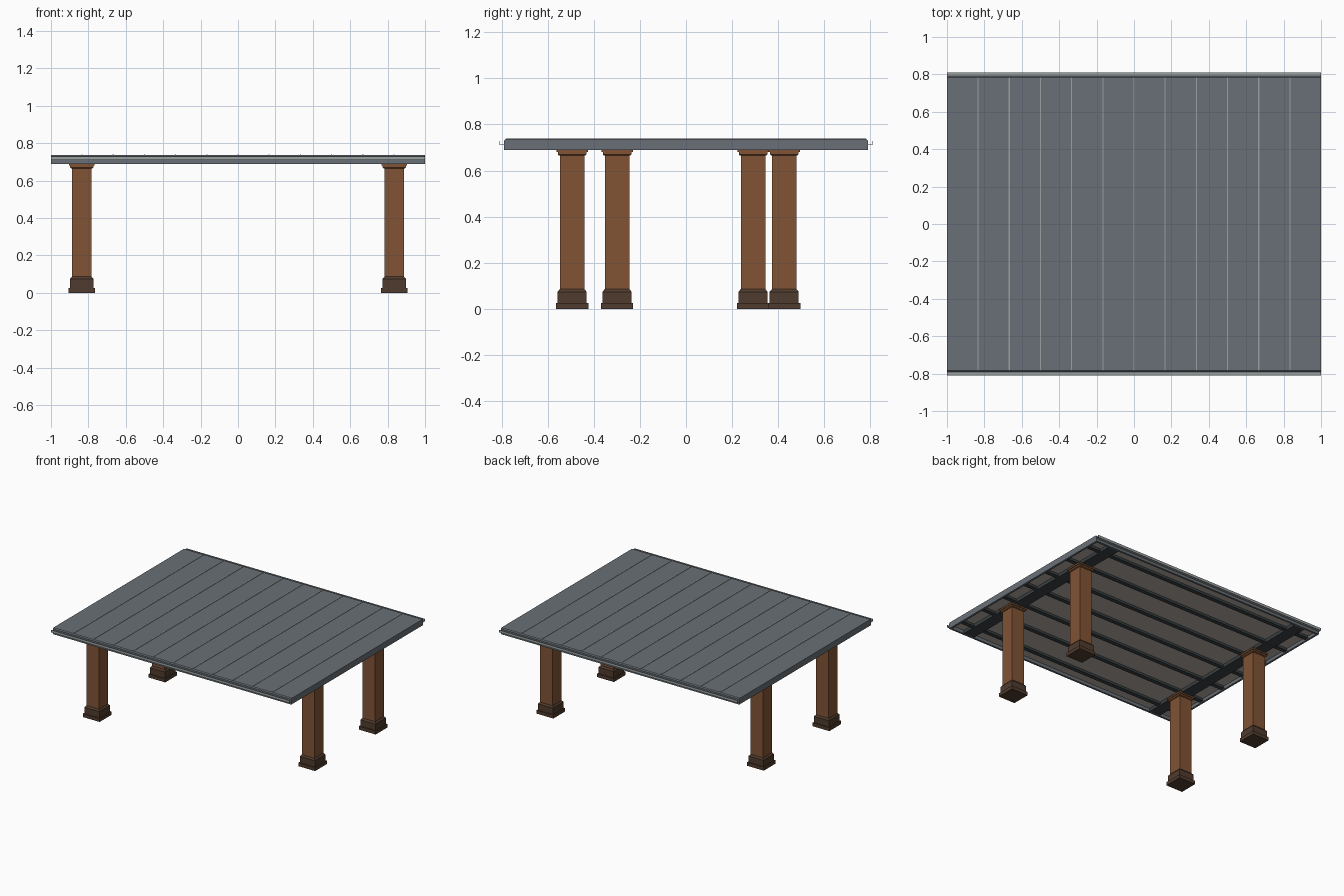
import bpy, bmesh

if "Cube" in bpy.data.objects:
    bpy.data.objects.remove(bpy.data.objects["Cube"])


def material(name, rgb):
    m = bpy.data.materials.new(name)
    m.diffuse_color = (*rgb, 1)
    m.use_nodes = True
    m.node_tree.nodes["Principled BSDF"].inputs["Base Color"].default_value = m.diffuse_color
    return m


ROOF = material("slate_grey", (0.142, 0.163, 0.184))
TRIM = material("light_grey", (0.32, 0.35, 0.355))
WOOD = material("brown_wood", (0.22, 0.087, 0.036))
BASE = material("dark_brown", (0.08, 0.044, 0.027))
BEAM = material("charcoal", (0.042, 0.052, 0.055))
CEILING = material("warm_grey", (0.46, 0.42, 0.375))


def finish(name, bm, mat):
    bmesh.ops.recalc_face_normals(bm, faces=bm.faces)
    me = bpy.data.meshes.new(name)
    bm.to_mesh(me)
    bm.free()
    me.materials.append(mat)
    ob = bpy.data.objects.new(name, me)
    bpy.context.collection.objects.link(ob)
    return ob


def box(name, x, y, z, mat):
    """Box from (min, max) pairs."""
    bm = bmesh.new()
    bmesh.ops.create_cube(bm, size=1)
    for v in bm.verts:
        v.co = [r[0] if c < 0 else r[1] for c, r in zip(v.co, (x, y, z))]
    return finish(name, bm, mat)


def square_stack(name, cx, cy, rings, mat):
    """Square column section lofted through (half width, z) rings."""
    bm = bmesh.new()
    loops = [[bm.verts.new((cx + sx * h, cy + sy * h, z))
              for sx, sy in ((-1, -1), (1, -1), (1, 1), (-1, 1))]
             for h, z in rings]
    for a, b in zip(loops, loops[1:]):
        for i in range(4):
            j = (i + 1) % 4
            bm.faces.new((a[i], a[j], b[j], b[i]))
    bm.faces.new(loops[0][::-1])
    bm.faces.new(loops[-1])
    return finish(name, bm, mat)


def extrude_x(name, profile, x0, x1, mat):
    """Closed (y, z) profile extruded along x."""
    bm = bmesh.new()
    a = [bm.verts.new((x0, y, z)) for y, z in profile]
    b = [bm.verts.new((x1, y, z)) for y, z in profile]
    n = len(a)
    for i in range(n):
        j = (i + 1) % n
        bm.faces.new((a[i], a[j], b[j], b[i]))
    bm.faces.new(a)
    bm.faces.new(b)
    return finish(name, bm, mat)


# Columns: plinth, shaft and stepped capital
for cx, cy in ((-0.835, -0.494), (-0.835, 0.291), (0.835, -0.299), (0.835, 0.426)):
    square_stack("column_base", cx, cy,
                 [(0.07, 0), (0.07, 0.026), (0.063, 0.026), (0.063, 0.074),
                  (0.053, 0.086)], BASE)
    square_stack("column_shaft", cx, cy, [(0.053, 0.08), (0.053, 0.67)], WOOD)
    square_stack("column_capital", cx, cy,
                 [(0.057, 0.665), (0.062, 0.67), (0.062, 0.68),
                  (0.068, 0.68), (0.068, 0.692)], WOOD)

# Roof deck with chamfered eaves
extrude_x("roof_deck", [(-0.79, 0.718), (0.79, 0.718), (0.79, 0.73),
                        (0.782, 0.736), (-0.782, 0.736), (-0.79, 0.73)], -1, 1, ROOF)
box("ceiling_panel", (-0.985, 0.985), (-0.775, 0.775), (0.714, 0.719), CEILING)

# Standing seams
for i in range(-5, 6):
    box("roof_seam", (i / 6 - 0.003, i / 6 + 0.003), (-0.782, 0.782),
        (0.735, 0.7395), TRIM)

# Fascia boards and gutters on opposite sides
for s in (-1, 1):
    box("side_fascia", sorted((s * 0.985, s)), (-0.79, 0.79), (0.69, 0.72), ROOF)
    box("eave_fascia", (-1, 1), sorted((s * 0.775, s * 0.79)), (0.69, 0.72), ROOF)
    extrude_x("gutter", [(s * y, z) for y, z in (
        (0.789, 0.71), (0.81, 0.71), (0.81, 0.729), (0.808, 0.729),
        (0.808, 0.712), (0.789, 0.712))], -1, 1, TRIM)
    # Main beam over each pair of columns
    box("main_beam", sorted((s * 0.79, s * 0.88)), (-0.775, 0.775),
        (0.69, 0.715), BEAM)

# Purlins under the ceiling
for i in range(-3, 4):
    y = i * 0.225
    box("purlin", (-0.985, 0.985), (y - 0.016, y + 0.016), (0.697, 0.715), BEAM)
